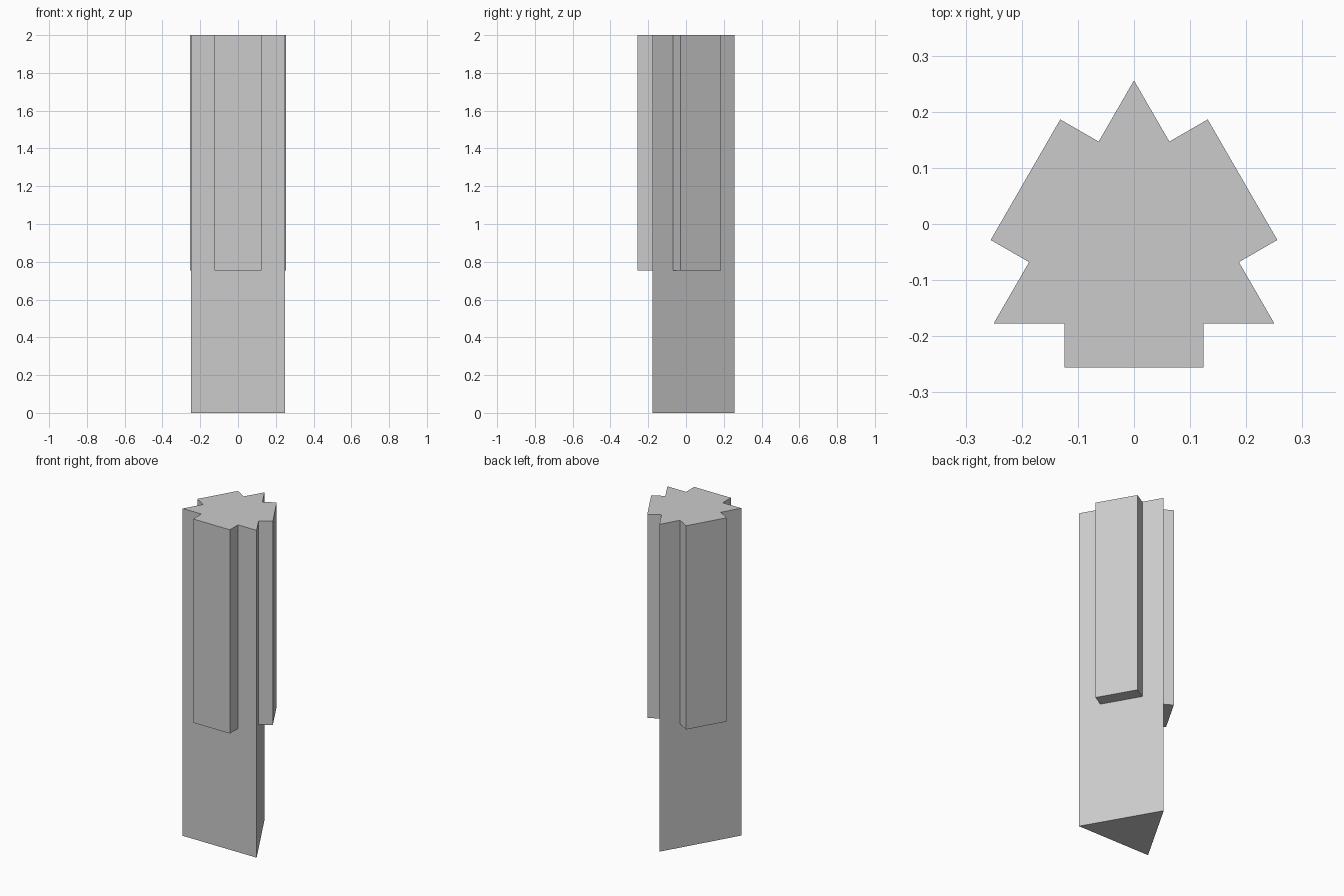
import bpy, bmesh
from math import sin, cos, pi, sqrt
from mathutils import Matrix, Vector

if "Cube" in bpy.data.objects:
    bpy.data.objects.remove(bpy.data.objects["Cube"], do_unlink=True)

SIDE, HEIGHT = 0.5, 2.0
RAIL_WIDTH, RAIL_DEPTH, RAIL_BOTTOM = 0.248, 0.079, 0.755
INRADIUS = SIDE / (2 * sqrt(3))
CENTRE = Vector((0, -0.0327, 0))

grey = bpy.data.materials.new("plain_grey")
grey.use_nodes = True
colour = (0.6, 0.6, 0.6, 1)
grey.diffuse_color = colour
grey.node_tree.nodes["Principled BSDF"].inputs["Base Color"].default_value = colour


def prism(name, outline, bottom, top, turn=0.0):
    """Extrude an outline upward, then turn it about the column axis."""
    bm = bmesh.new()
    face = bm.faces.new([bm.verts.new((x, y, bottom)) for x, y in outline])
    grown = bmesh.ops.extrude_face_region(bm, geom=[face])["geom"]
    bmesh.ops.translate(bm, vec=(0, 0, top - bottom),
                        verts=[v for v in grown if isinstance(v, bmesh.types.BMVert)])
    bmesh.ops.recalc_face_normals(bm, faces=bm.faces)
    bm.transform(Matrix.Translation(CENTRE) @ Matrix.Rotation(turn, 4, "Z"))
    mesh = bpy.data.meshes.new(name)
    bm.to_mesh(mesh)
    bm.free()
    mesh.materials.append(grey)
    obj = bpy.data.objects.new(name, mesh)
    bpy.context.collection.objects.link(obj)
    return obj


# Triangular column with one corner at the back
angles = [pi / 2 + i * 2 * pi / 3 for i in range(3)]
prism("triangular_column",
      [(2 * INRADIUS * cos(a), 2 * INRADIUS * sin(a)) for a in angles], 0, HEIGHT)

# A raised rail on the upper part of each side
w, near, far = RAIL_WIDTH / 2, -INRADIUS, -INRADIUS - RAIL_DEPTH
for i, name in enumerate(("front_rail", "left_rail", "right_rail")):
    prism(name, [(-w, far), (w, far), (w, near), (-w, near)],
          RAIL_BOTTOM, HEIGHT, i * 2 * pi / 3)
